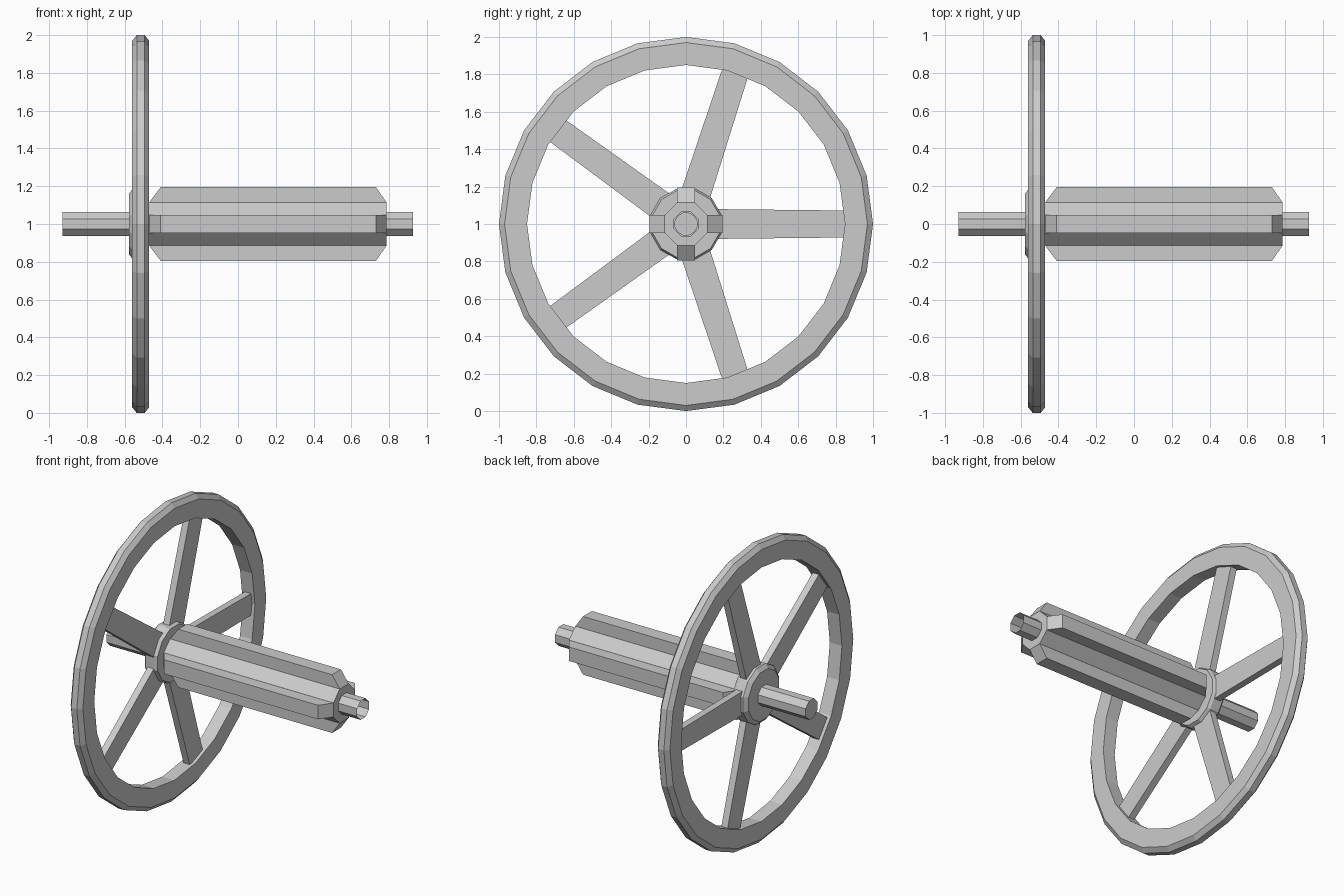
import bpy, bmesh
from math import sin, cos, pi, radians
from mathutils import Vector

if "Cube" in bpy.data.objects:
    bpy.data.objects.remove(bpy.data.objects["Cube"])

AXIS_Z = 1.0      # height of the shaft axis
WHEEL_X = -0.515  # middle plane of the wheel


def polar(x, r, a):
    return Vector((x, r * cos(a), AXIS_Z + r * sin(a)))


def finish(bm, name):
    bmesh.ops.remove_doubles(bm, verts=bm.verts, dist=1e-5)
    bmesh.ops.recalc_face_normals(bm, faces=bm.faces)
    me = bpy.data.meshes.new(name)
    bm.to_mesh(me)
    bm.free()
    ob = bpy.data.objects.new(name, me)
    bpy.context.collection.objects.link(ob)
    return ob


def lathe(name, profile, sides, offset=0.0, closed=False, cap_end=False):
    """Revolve (x, radius) points around the shaft axis."""
    bm = bmesh.new()
    rings = [[bm.verts.new(polar(x, r, offset + 2 * pi * i / sides))
              for i in range(sides)] for x, r in profile]
    pairs = list(zip(rings, rings[1:]))
    if closed:
        pairs.append((rings[-1], rings[0]))
    for a, b in pairs:
        for i in range(sides):
            j = (i + 1) % sides
            bm.faces.new((a[i], a[j], b[j], b[i]))
    if cap_end:
        bm.faces.new(rings[-1])
    return finish(bm, name)


def prism(name, outline, angle):
    """Box-like part: outline of (x, r, half_width) points, turned to an angle."""
    bm = bmesh.new()
    out = Vector((0, cos(angle), sin(angle)))
    side = Vector((0, -sin(angle), cos(angle)))
    loops = [[bm.verts.new(Vector((x, 0, AXIS_Z)) + out * r + side * (w * s))
              for x, r, w in outline] for s in (-1, 1)]
    bm.faces.new(loops[0])
    bm.faces.new(loops[1])
    n = len(outline)
    for i in range(n):
        j = (i + 1) % n
        bm.faces.new((loops[0][i], loops[0][j], loops[1][j], loops[1][i]))
    return finish(bm, name)


# Eight-sided roller core with shaft ends; right shaft end is open
lathe("roller_and_shaft",
      [(0.927, 0.068), (0.787, 0.068), (0.787, 0.124), (-0.47, 0.124),
       (-0.47, 0.068), (-0.93, 0.068)], 8, pi / 8, cap_end=True)

# Four raised ribs with sloped ends
for k in range(4):
    prism(f"rib_{k + 1}",
          [(-0.47, 0.114, 0.047), (-0.41, 0.195, 0.047),
           (0.73, 0.195, 0.047), (0.787, 0.114, 0.047)], k * pi / 2)

# Wheel rim with bevelled outer edge
lathe("wheel_rim",
      [(-0.56, 0.85), (-0.56, 0.97), (-0.536, 1.0), (-0.494, 1.0),
       (-0.47, 0.97), (-0.47, 0.85)], 24, closed=True)

# Hub
lathe("wheel_hub",
      [(-0.47, 0.06), (-0.47, 0.185), (-0.49, 0.195), (-0.555, 0.195),
       (-0.577, 0.168), (-0.577, 0.06)], 12, pi / 12)

# Five flat spokes
T = 0.023
for k in range(5):
    prism(f"spoke_{k + 1}",
          [(WHEEL_X - T, 0.12, 0.08), (WHEEL_X - T, 0.86, 0.072),
           (WHEEL_X + T, 0.86, 0.072), (WHEEL_X + T, 0.12, 0.08)],
          radians(72 * k))
